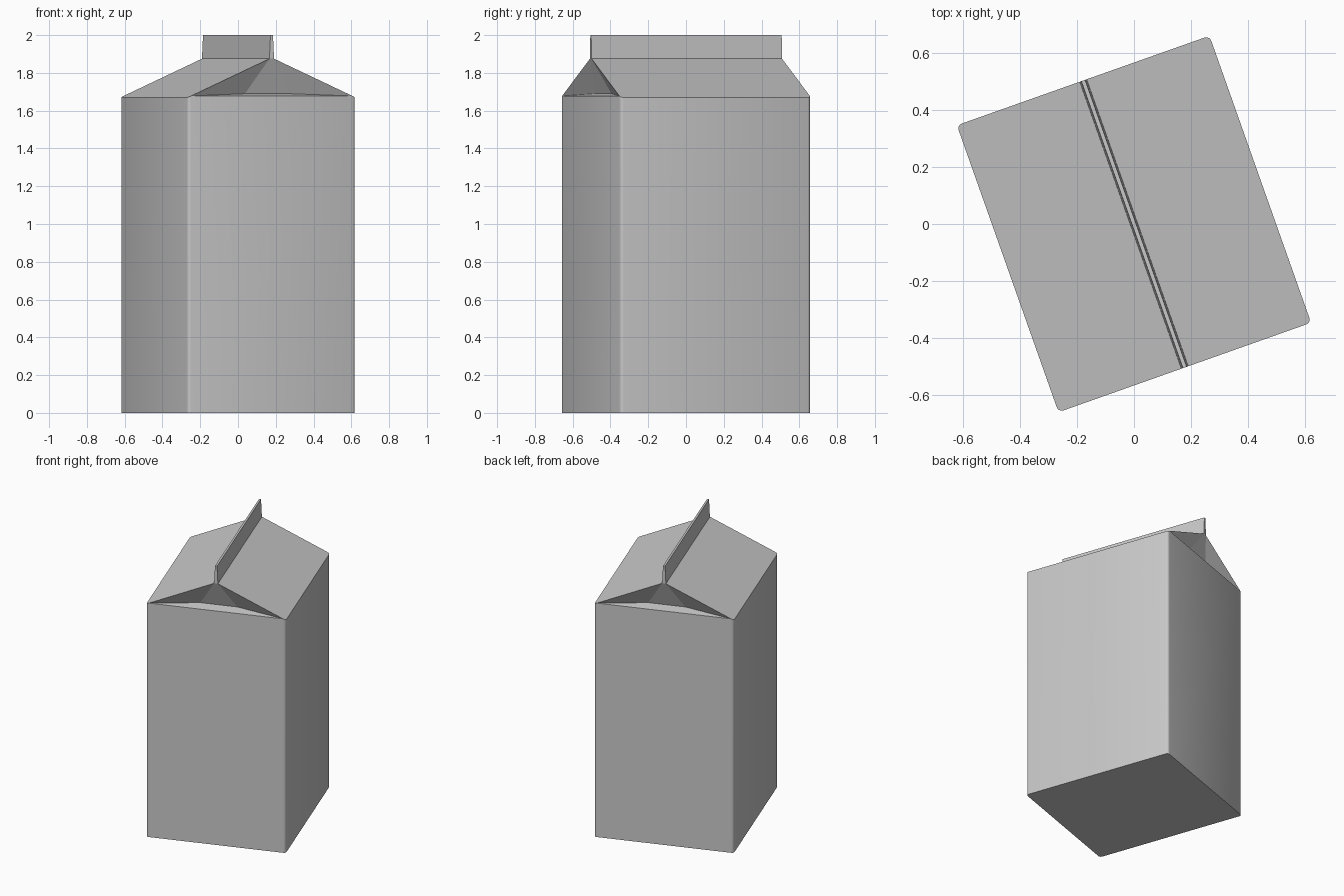
import bpy
import bmesh
import math

if "Cube" in bpy.data.objects:
    bpy.data.objects.remove(bpy.data.objects["Cube"], do_unlink=True)

HALF_W, HALF_D = 0.471, 0.535      # half width and depth of the carton
EAVE, RIDGE, TOP = 1.67, 1.875, 2.0
RIDGE_W, TOP_W = 0.013, 0.007      # half thickness of the sealed flap
RADIUS = 0.018                     # rounded vertical corners
FOLD_W, FOLD_IN, FOLD_Z = 0.125, 0.072, 1.69
TURN = math.radians(19.5)

card = bpy.data.materials.new("grey card")
card.use_nodes = True
GREY = (0.58, 0.58, 0.58, 1)
card.diffuse_color = GREY
card.node_tree.nodes["Principled BSDF"].inputs["Base Color"].default_value = GREY


def finish(name, bm):
    bmesh.ops.recalc_face_normals(bm, faces=bm.faces)
    mesh = bpy.data.meshes.new(name)
    bm.to_mesh(mesh)
    bm.free()
    mesh.materials.append(card)
    obj = bpy.data.objects.new(name, mesh)
    obj.rotation_euler.z = TURN
    bpy.context.collection.objects.link(obj)
    return obj


def roof_z(x):
    return EAVE + (HALF_W - abs(x)) * (RIDGE - EAVE) / (HALF_W - RIDGE_W)


# Carton body: rounded rectangle walls, counter-clockwise from the right front
bm = bmesh.new()
STEPS = 3
bottom, top = [], []
for k, (sx, sy) in enumerate([(1, -1), (1, 1), (-1, 1), (-1, -1)]):
    for i in range(STEPS + 1):
        a = math.radians(90 * (k - 1 + i / STEPS))
        x = sx * (HALF_W - RADIUS) + RADIUS * math.cos(a)
        y = sy * (HALF_D - RADIUS) + RADIUS * math.sin(a)
        bottom.append(bm.verts.new((x, y, 0)))
        top.append(bm.verts.new((x, y, roof_z(x))))
n = len(top)
for i in range(n):
    j = (i + 1) % n
    bm.faces.new((bottom[i], bottom[j], top[j], top[i]))
bm.faces.new(bottom[::-1])

# Sloping roof panels and the folded-in gable at each end
ridge = {(sx, sy): bm.verts.new((sx * RIDGE_W, sy * HALF_D, RIDGE))
         for sx in (1, -1) for sy in (1, -1)}
half = n // 2
bm.faces.new(top[:half] + [ridge[1, 1], ridge[1, -1]])
bm.faces.new(top[half:] + [ridge[-1, -1], ridge[-1, 1]])
for sy, right, left in ((-1, top[0], top[-1]), (1, top[half - 1], top[half])):
    fold_r, fold_l = [bm.verts.new((sx * FOLD_W, sy * (HALF_D - FOLD_IN), FOLD_Z))
                      for sx in (1, -1)]
    bm.faces.new((left, right, fold_r, fold_l))
    bm.faces.new((right, ridge[1, sy], fold_r))
    bm.faces.new((left, fold_l, ridge[-1, sy]))
    bm.faces.new((fold_l, fold_r, ridge[1, sy], ridge[-1, sy]))
bm.faces.new([ridge[c] for c in ((1, 1), (-1, 1), (-1, -1), (1, -1))])
body = finish("carton_body", bm)

# Upright sealed flap along the ridge, slightly tapered
bm = bmesh.new()
bmesh.ops.create_cube(bm, size=2)
for v in bm.verts:
    upper = v.co.z > 0
    v.co.x *= TOP_W if upper else RIDGE_W
    v.co.y *= HALF_D
    v.co.z = TOP if upper else RIDGE
finish("top_flap", bm)

# Smooth only the rounded corners
bpy.ops.object.select_all(action="DESELECT")
body.select_set(True)
bpy.context.view_layer.objects.active = body
bpy.ops.object.shade_smooth_by_angle(angle=math.radians(31))
# Keep the shallow folds and roof edges crisp
creased = body.data
for edge in creased.edges:
    a, b = (creased.vertices[i].co for i in edge.vertices)
    if min(a.z, b.z) > 1:
        edge.use_edge_sharp = True
